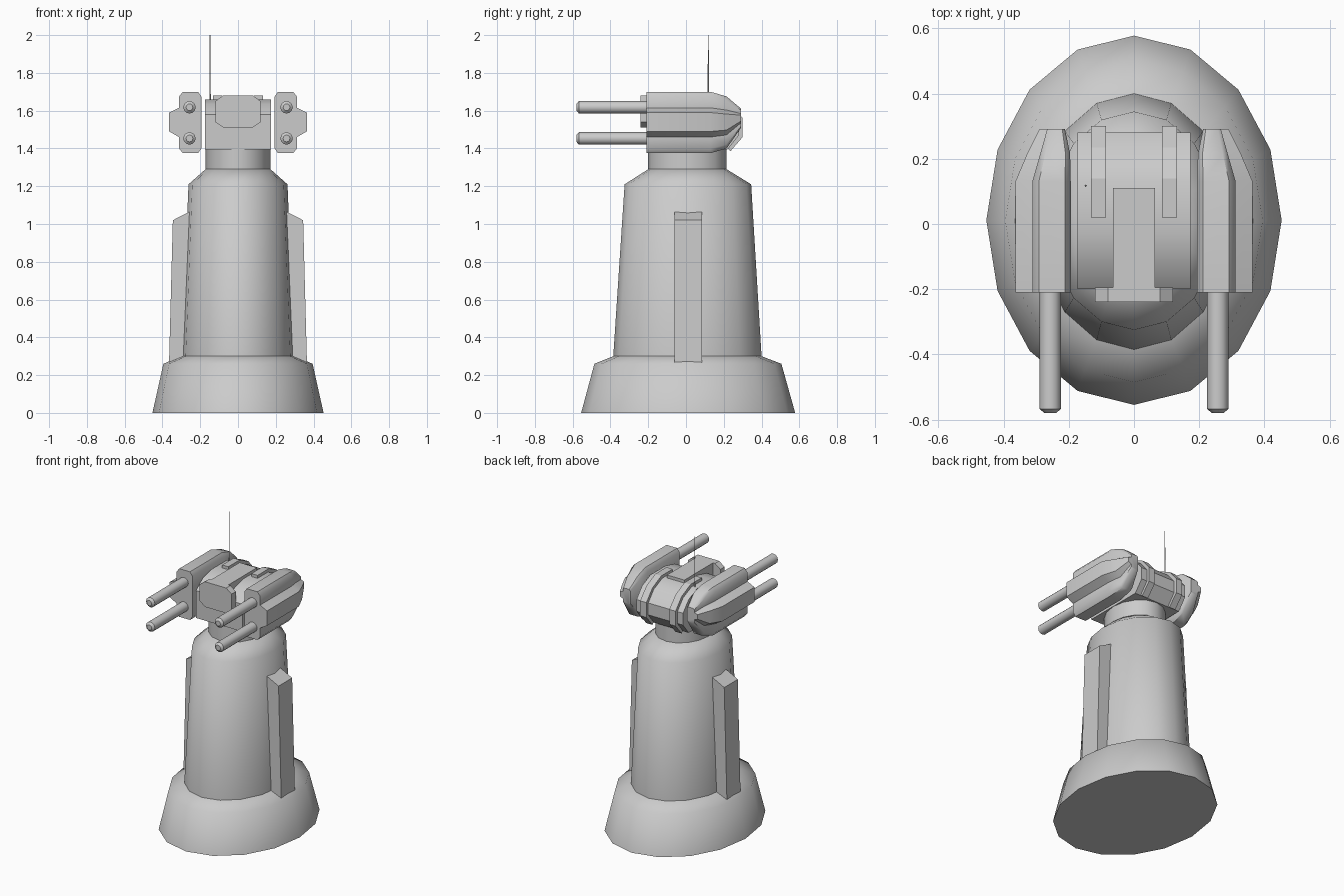
import bpy, bmesh, math

if "Cube" in bpy.data.objects:
    bpy.data.objects.remove(bpy.data.objects["Cube"])

grey = bpy.data.materials.new("plain grey")
grey.diffuse_color = (0.6, 0.6, 0.6, 1)
grey.use_nodes = True
grey.node_tree.nodes["Principled BSDF"].inputs["Base Color"].default_value = grey.diffuse_color


def loft(name, rings, angle=40):
    """Skin a list of equal-length rings of points and cap both ends."""
    bm = bmesh.new()
    vs = [[bm.verts.new(p) for p in r] for r in rings]
    n = len(vs[0])
    for a, b in zip(vs, vs[1:]):
        for i in range(n):
            j = (i + 1) % n
            bm.faces.new((a[i], a[j], b[j], b[i]))
    bm.faces.new(vs[0][::-1])
    bm.faces.new(vs[-1])
    bmesh.ops.recalc_face_normals(bm, faces=bm.faces)
    me = bpy.data.meshes.new(name)
    bm.to_mesh(me)
    bm.free()
    me.materials.append(grey)
    ob = bpy.data.objects.new(name, me)
    bpy.context.collection.objects.link(ob)
    bpy.ops.object.select_all(action='DESELECT')
    ob.select_set(True)
    bpy.context.view_layer.objects.active = ob
    if angle:
        bpy.ops.object.shade_smooth_by_angle(angle=math.radians(angle))
    return ob


def oval(rx, y0, y1, z, n=16):
    cy, ry = (y0 + y1) / 2, (y1 - y0) / 2
    return [(rx * math.cos(2 * math.pi * i / n),
             cy + ry * math.sin(2 * math.pi * i / n), z) for i in range(n)]


def side_profile(name, pts, x0, x1, angle=0):
    """Extrude a (y, z) outline along x."""
    return loft(name, [[(x, y, z) for y, z in pts] for x in (x0, x1)], angle)


def front_profile(name, pts, y0, y1):
    """Extrude an (x, z) outline along y."""
    return loft(name, [[(x, y, z) for x, z in pts] for y in (y0, y1)], 0)


def rod(name, x, z, stations, n=12):
    """Rod along y from (y, radius) stations."""
    return loft(name, [[(x + r * math.cos(2 * math.pi * i / n), y,
                         z + r * math.sin(2 * math.pi * i / n))
                        for i in range(n)] for y, r in stations])


# Tower: flared foot, step, tapering shaft, shoulder
loft("tower", [oval(.453, -.555, .578, 0), oval(.395, -.485, .505, .26),
               oval(.30, -.385, .40, .30), oval(.262, -.325, .345, 1.21),
               oval(.172, -.20, .215, 1.29)], 60)
# Neck under the turret head
loft("neck", [oval(.172, -.20, .215, 1.28), oval(.172, -.20, .215, 1.42)])

# Turret head with sloped front and rounded back
head = [(-.2, 1.395), (-.2, 1.58), (-.13, 1.635), (-.03, 1.66), (.13, 1.66),
        (.22, 1.62), (.28, 1.55), (.28, 1.47), (.22, 1.395)]
side_profile("head", head, -.174, .174, 35)

# Raised centre rib and eight-sided front plate
side_profile("centre_rib", [(-.225, 1.54), (-.225, 1.68), (.11, 1.68), (.11, 1.60)], -.065, .065)
front_profile("front_plate", [(-.12, 1.54), (-.12, 1.65), (-.08, 1.68), (.08, 1.68),
                              (.12, 1.65), (.12, 1.54), (.075, 1.51), (-.075, 1.51)], -.24, -.195)

# Bands that wrap over the back of the head
band = [(.02, 1.62), (.02, 1.68), (.14, 1.68), (.235, 1.635), (.3, 1.56),
        (.3, 1.46), (.235, 1.385), (.2, 1.42), (.24, 1.5), (.19, 1.6)]

# Gun pod cross-section: twelve corners, with a raised outer spine
pod = [(.194, 1.675), (.212, 1.70), (.292, 1.70), (.312, 1.675), (.312, 1.615),
       (.364, 1.59), (.364, 1.49), (.312, 1.46), (.312, 1.40), (.292, 1.375),
       (.212, 1.375), (.194, 1.40)]


def pod_ring(s, y, x0, x1, z0, z1):
    """Fit the pod cross-section into a given box at depth y."""
    return [(s * (x0 + (x - .194) / .17 * (x1 - x0)), y,
             z0 + (z - 1.375) / .325 * (z1 - z0)) for x, z in pod]


for s, side in ((-1, "left"), (1, "right")):
    side_profile(side + "_band", band, s * .086, s * .132)
    loft(side + "_gun_pod", [pod_ring(s, -.21, .194, .364, 1.375, 1.70),
                             pod_ring(s, .13, .194, .364, 1.375, 1.70),
                             pod_ring(s, .215, .196, .328, 1.40, 1.675),
                             pod_ring(s, .292, .212, .29, 1.51, 1.61)], 40)
    # Twin barrels with slightly rounded muzzles
    for z, level in ((1.618, "upper"), (1.453, "lower")):
        rod(f"{side}_{level}_barrel", s * .257, z,
            [(-.58, .018), (-.567, .033), (-.15, .033)])
    # Buttress fin on the flank, running down into the foot
    loft(side + "_fin", [[(s * x, y, z) for x, z in
                          ((.18, 0), (.372, 0), (.345, 1.02), (.25, 1.068), (.18, 1.068))]
                         for y in (-.06, .085)], 0)

# Antenna
loft("antenna", [[(-.148 + r * math.cos(a * math.pi / 2), .118 + r * math.sin(a * math.pi / 2), z)
                  for a in range(4)] for r, z in ((.004, 1.64), (.002, 2.0))], 0)
